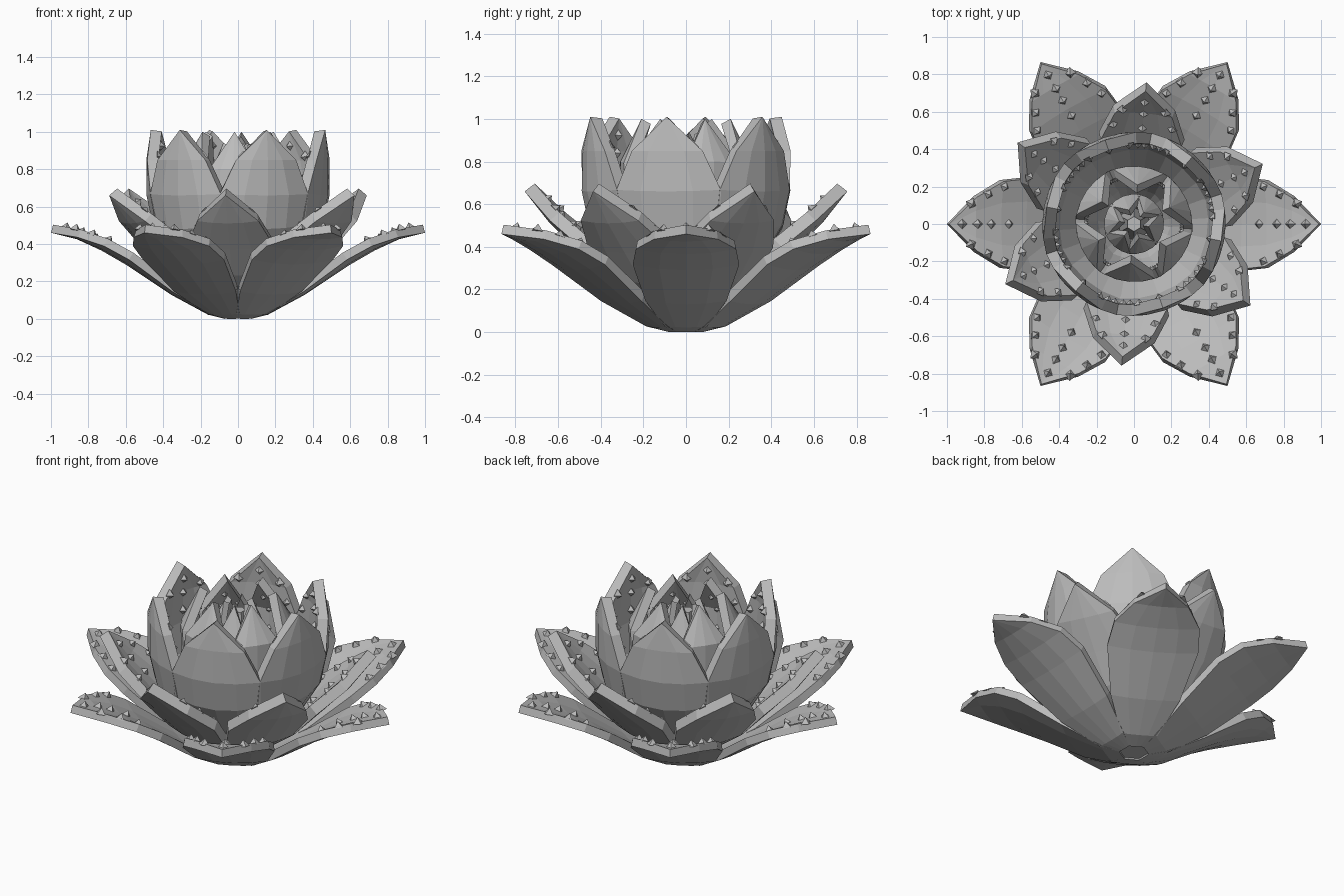
import bpy, bmesh, math
from mathutils import Vector, Matrix

cube = bpy.data.objects.get("Cube")
if cube:
    bpy.data.objects.remove(cube, do_unlink=True)

GREY = (0.5, 0.5, 0.5, 1.0)
stone = bpy.data.materials.new("stone grey")
stone.use_nodes = True
stone.diffuse_color = GREY
stone.node_tree.nodes["Principled BSDF"].inputs["Base Color"].default_value = GREY


def add_object(name, mesh, angle=0.0):
    obj = bpy.data.objects.new(name, mesh)
    obj.rotation_euler.z = math.radians(angle)
    bpy.context.collection.objects.link(obj)
    return obj


def to_mesh(bm, name):
    mesh = bpy.data.meshes.new(name)
    bm.to_mesh(mesh)
    bm.free()
    mesh.materials.append(stone)
    return mesh


class Petal:
    """Petal along +x: stations are (radius, height, half width) of its outer skin."""

    def __init__(self, stations, curl, thickness):
        self.rows = [Vector(s) for s in stations]
        self.curl, self.thickness = curl, thickness
        self.normals = []
        last = len(self.rows) - 1
        for i in range(last + 1):
            d = self.rows[min(i + 1, last)] - self.rows[max(i - 1, 0)]
            self.normals.append(Vector((-d.y, 0, d.x)).normalized())

    def point(self, t, u):
        i = min(int(t), len(self.rows) - 2)
        r, z, w = self.rows[i].lerp(self.rows[i + 1], t - i)
        n = self.normals[i].lerp(self.normals[i + 1], t - i).normalized()
        y = w * u
        return Vector((r, y, z)) + n * self.curl * y * y

    def inward(self, t, u, e=0.02):
        along = self.point(t + e, u) - self.point(t - e, u)
        across = self.point(t, u + e) - self.point(t, u - e)
        return along.cross(across).normalized()

    def skin(self):
        bm = bmesh.new()
        grid = [[bm.verts.new(self.point(t, u)) for u in (-1, -0.5, 0, 0.5, 1)]
                for t in range(len(self.rows))]
        for a, b in zip(grid, grid[1:]):
            for j in range(4):
                bm.faces.new((a[j], a[j + 1], b[j + 1], b[j]))
        bmesh.ops.remove_doubles(bm, verts=bm.verts, dist=0.0001)
        return to_mesh(bm, "petal")

    def spikes(self, size):
        bm = bmesh.new()
        tip = len(self.rows) - 1
        spots = [(tip - d, 0) for d in (2.3, 1.6, 1.05, 0.5)]
        spots += [(tip - d, s * 0.88) for d in (2.05, 1.45, 0.85) for s in (-1, 1)]
        for t, u in spots:
            n = self.inward(t, u)
            centre = self.point(t, u) + n * (self.thickness + size * 0.35)
            turn = n.to_track_quat('Z', 'Y').to_matrix().to_4x4()
            bmesh.ops.create_cone(bm, cap_ends=True, segments=4, radius1=size,
                                  radius2=0, depth=size * 1.1,
                                  matrix=Matrix.Translation(centre) @ turn)
        return to_mesh(bm, "petal_spikes")


# Rings from the outside in: name, first angle, curl, thickness, spike size, stations
RINGS = [
    ("outer", 0, 0.5, 0.045, 0.033,
     [(0.07, 0, 0.04), (0.16, 0.022, 0.1), (0.36, 0.13, 0.19), (0.6, 0.29, 0.25),
      (0.73, 0.365, 0.235), (0.86, 0.425, 0.15), (1.0, 0.46, 0)]),
    ("second", 25, 0.7, 0.06, 0.031,
     [(0.1, 0.05, 0.08), (0.36, 0.23, 0.19), (0.5, 0.37, 0.23),
      (0.64, 0.51, 0.165), (0.76, 0.66, 0)]),
    ("third", 49, 1.0, 0.06, 0.031,
     [(0.12, 0.1, 0.08), (0.33, 0.3, 0.18), (0.45, 0.48, 0.24),
      (0.49, 0.66, 0.25), (0.49, 0.85, 0.17), (0.475, 1.01, 0)]),
    ("fourth", 85, 1.6, 0.05, 0.022,
     [(0.08, 0.15, 0.06), (0.23, 0.4, 0.13), (0.31, 0.6, 0.17),
      (0.31, 0.8, 0.135), (0.21, 1.0, 0)]),
    ("inner", 110, 3.0, 0.035, 0,
     [(0.05, 0.2, 0.04), (0.15, 0.5, 0.08), (0.16, 0.75, 0.09), (0.08, 0.94, 0)]),
]

for name, start, curl, thickness, spike, stations in RINGS:
    petal = Petal(stations, curl, thickness)
    skin = petal.skin()
    spikes = petal.spikes(spike) if spike else None
    for k in range(6):
        angle = start + 60 * k
        obj = add_object(f"{name}_petal_{k + 1}", skin, angle)
        solid = obj.modifiers.new("thickness", 'SOLIDIFY')
        solid.thickness = thickness
        solid.offset = -1
        if spikes:
            add_object(f"{name}_spikes_{k + 1}", spikes, angle)


def six_sided(name, r1, r2, z1, z2):
    bm = bmesh.new()
    bmesh.ops.create_cone(bm, cap_ends=True, segments=6, radius1=r1, radius2=r2,
                          depth=z2 - z1, matrix=Matrix.Translation((0, 0, (z1 + z2) / 2)))
    add_object(name, to_mesh(bm, name))


# Closed base and heart of the flower
six_sided("flower_base", 0.1, 0.17, 0.008, 0.06)
six_sided("flower_heart", 0.12, 0.04, 0.1, 0.88)
